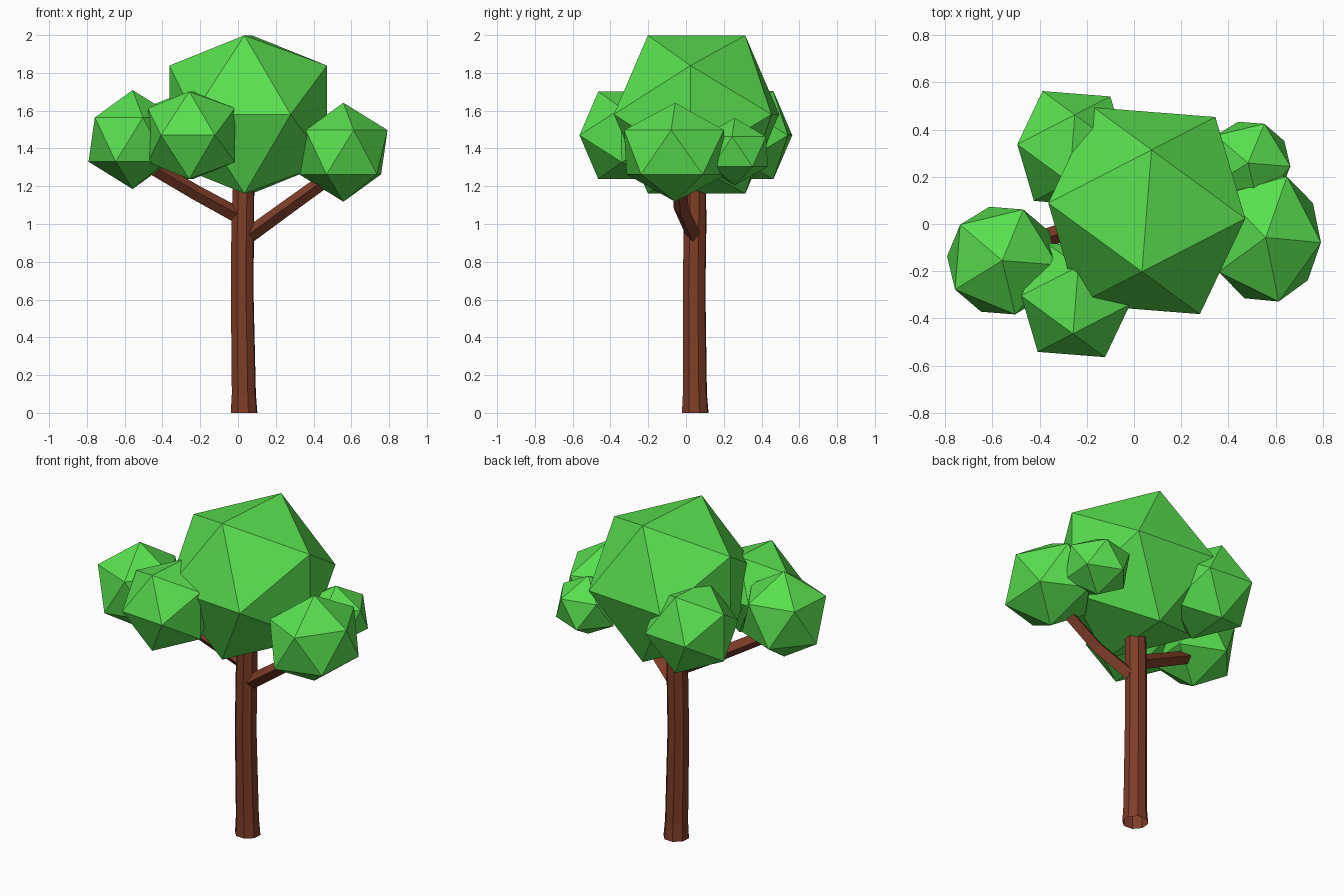
import bpy, bmesh
from math import radians, cos, sin, pi
from mathutils import Vector, Matrix, Euler

cube = bpy.data.objects.get("Cube")
if cube:
    bpy.data.objects.remove(cube, do_unlink=True)


def material(name, color):
    mat = bpy.data.materials.new(name)
    mat.use_nodes = True
    mat.diffuse_color = color
    mat.node_tree.nodes["Principled BSDF"].inputs["Base Color"].default_value = color
    return mat


leaf_green = material("leaf green", (0.1, 0.74, 0.078, 1))
bark_brown = material("bark brown", (0.212, 0.047, 0.021, 1))


def add_object(name, bm, mat):
    bmesh.ops.recalc_face_normals(bm, faces=bm.faces)
    mesh = bpy.data.meshes.new(name)
    bm.to_mesh(mesh)
    bm.free()
    mesh.materials.append(mat)
    obj = bpy.data.objects.new(name, mesh)
    bpy.context.collection.objects.link(obj)


def foliage(name, center, radius, edge_up=False, scale=(1, 1, 1)):
    """Icosahedron clump, standing on a corner or lying on an edge."""
    bm = bmesh.new()
    bmesh.ops.create_icosphere(bm, subdivisions=1, radius=radius)
    turn = Euler((0, radians(-31.72), radians(90))) if edge_up else Euler((0, 0, 0))
    spin = Matrix.Rotation(radians(-4.5), 4, 'Z')
    place = Matrix.Translation(center) @ Matrix.Diagonal((*scale, 1))
    bm.transform(place @ spin @ turn.to_matrix().to_4x4())
    add_object(name, bm, leaf_green)


def limb(name, points, sides, phase=0):
    """Faceted tube through (x, y, z, radius) points, open at its base."""
    bm = bmesh.new()
    centers = [Vector(p[:3]) for p in points]
    axis = centers[-1] - centers[0]
    upright = axis.z > 1
    across = Vector((1, 0, 0)) if upright else axis.cross(Vector((0, 0, 1))).normalized()
    other = Vector((0, 1, 0)) if upright else across.cross(axis).normalized()
    angles = [2 * pi * i / sides + radians(phase) for i in range(sides)]
    rings = []
    for c, p in zip(centers, points):
        rings.append([bm.verts.new(c + p[3] * (cos(a) * across + sin(a) * other))
                      for a in angles])
    for low, high in zip(rings, rings[1:]):
        for i in range(sides):
            j = (i + 1) % sides
            bm.faces.new((low[i], low[j], high[j], high[i]))
    bm.faces.new(rings[-1])
    add_object(name, bm, bark_brown)


# Trunk and branches
limb("trunk", [(0.032, 0.049, 0, 0.074), (0.031, 0.047, 0.1, 0.067),
               (0.022, 0.043, 0.65, 0.063), (0.025, 0.048, 1.0, 0.063),
               (0.032, 0.05, 1.3, 0.058)], 8, 18)
limb("left_branch", [(0.03, 0.05, 0.92, 0.042), (0.25, -0.025, 1.08, 0.04),
                     (0.5, -0.04, 1.26, 0.038)], 4)
limb("right_branch", [(0.01, 0.045, 1.04, 0.042), (-0.22, -0.01, 1.165, 0.04),
                      (-0.47, -0.09, 1.31, 0.038)], 4)

# Leaf clumps
foliage("crown", (0.054, 0.056, 1.58), 0.492, True)
foliage("front_clump", (-0.247, -0.322, 1.47), 0.272, True)
foliage("back_clump", (-0.262, 0.319, 1.47), 0.274, True)
foliage("right_clump", (-0.558, -0.155, 1.447), 0.262)
foliage("left_clump", (0.558, -0.057, 1.38), 0.262, scale=(1, 1.19, 1))
foliage("small_clump", (0.483, 0.258, 1.383), 0.178, scale=(1.13, 1.13, 1))
